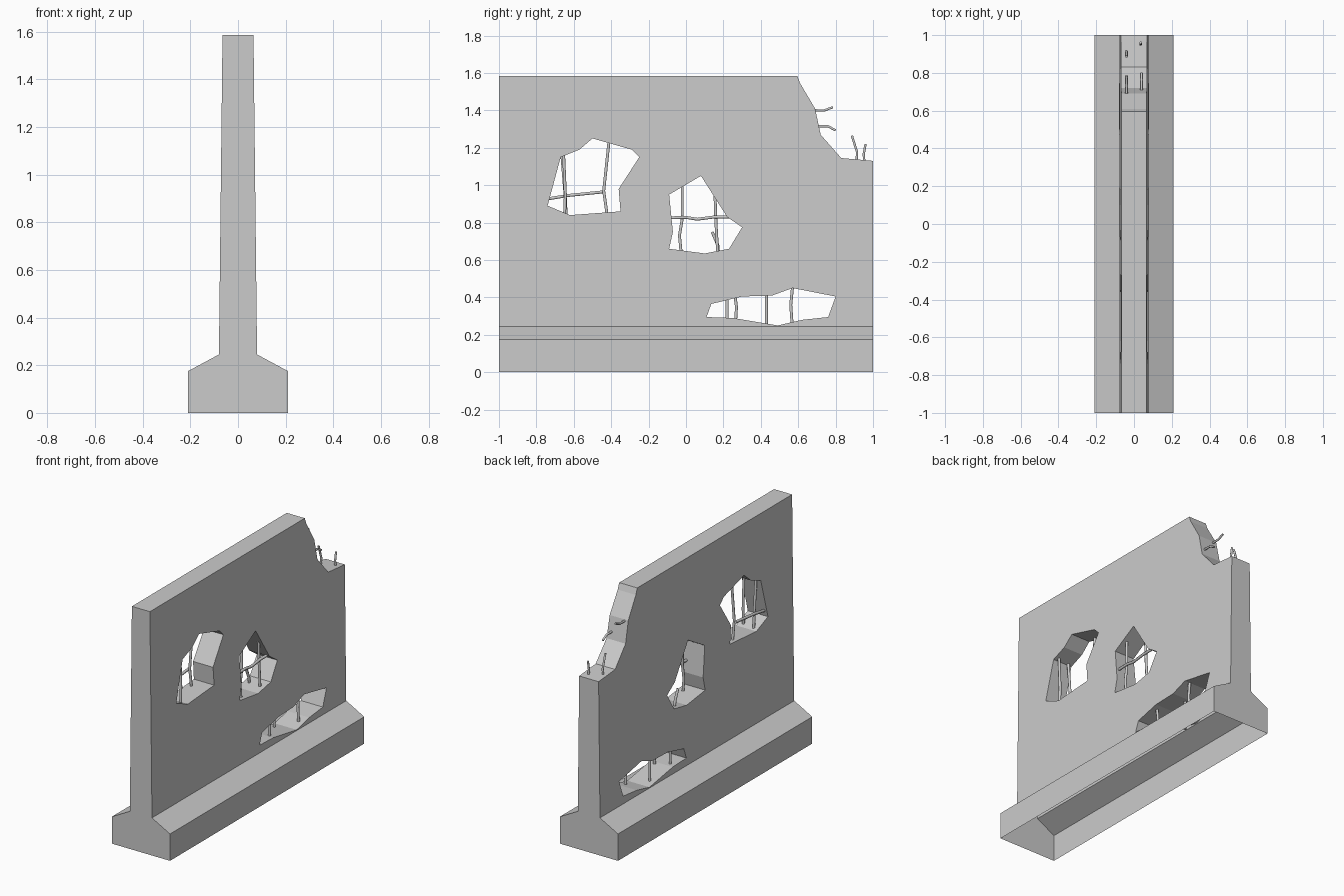
import bpy, bmesh

if "Cube" in bpy.data.objects:
    bpy.data.objects.remove(bpy.data.objects["Cube"])


def prism(name, pts, to_a, to_b):
    """Closed prism: the same outline placed by two mapping functions."""
    bm = bmesh.new()
    a = [bm.verts.new(to_a(*p)) for p in pts]
    b = [bm.verts.new(to_b(*p)) for p in pts]
    bm.faces.new(a)
    bm.faces.new(b[::-1])
    n = len(pts)
    for i in range(n):
        j = (i + 1) % n
        bm.faces.new((a[j], a[i], b[i], b[j]))
    bmesh.ops.recalc_face_normals(bm, faces=bm.faces)
    me = bpy.data.meshes.new(name)
    bm.to_mesh(me)
    bm.free()
    ob = bpy.data.objects.new(name, me)
    bpy.context.collection.objects.link(ob)
    return ob


def evaluated_mesh(ob):
    dg = bpy.context.evaluated_depsgraph_get()
    return bpy.data.meshes.new_from_object(ob.evaluated_get(dg))


# Wall with flared footing, extruded along y
half = [(0.21, 0), (0.21, 0.175), (0.08, 0.245), (0.065, 1.585)]
profile = half + [(-x, z) for x, z in reversed(half)]
wall = prism("concrete_wall", profile, lambda x, z: (x, -1, z), lambda x, z: (x, 1, z))

# Broken openings and missing top corner, as (y, z) outlines
breaks = {
    "left_hole": [(-.74, .89), (-.67, 1.15), (-.57, 1.19), (-.50, 1.25), (-.29, 1.19),
                  (-.25, 1.15), (-.36, .98), (-.35, .86), (-.62, .84)],
    "middle_hole": [(-.09, .95), (.08, 1.05), (.22, .83), (.30, .775), (.23, .66),
                    (.10, .635), (-.09, .66), (-.07, .75)],
    "low_hole": [(.11, .295), (.135, .365), (.30, .405), (.46, .41), (.57, .45),
                 (.80, .405), (.76, .295), (.62, .28), (.49, .25), (.25, .29)],
    "corner_break": [(.595, 1.7), (.595, 1.585), (.61, 1.545), (.69, 1.41), (.72, 1.27),
                     (.83, 1.145), (1.0, 1.13), (1.1, 1.13), (1.1, 1.7)],
}
cutters = []
for name, pts in breaks.items():
    c = prism(name + "_cutter", pts, lambda y, z: (-.3, y, z), lambda y, z: (.3, y, z))
    c.hide_render = True
    m = wall.modifiers.new(name, 'BOOLEAN')
    m.operation, m.solver, m.object = 'DIFFERENCE', 'EXACT', c
    cutters.append(c)
mesh = evaluated_mesh(wall)
wall.modifiers.clear()
wall.data = mesh
for c in cutters:
    bpy.data.objects.remove(c)

# Underside is open
bm = bmesh.new()
bm.from_mesh(mesh)
under = [f for f in bm.faces if all(v.co.z < 1e-4 for v in f.verts)]
bmesh.ops.delete(bm, geom=under, context='FACES_ONLY')
bm.to_mesh(mesh)
bm.free()


# Bent reinforcing bars: each is x position plus a (y, z) path
def bars(name, paths, radius=0.009):
    cu = bpy.data.curves.new(name, 'CURVE')
    cu.dimensions = '3D'
    cu.bevel_depth = radius
    cu.bevel_resolution = 1
    cu.use_fill_caps = True
    for x, pts in paths:
        s = cu.splines.new('POLY')
        s.points.add(len(pts) - 1)
        for p, (y, z) in zip(s.points, pts):
            p.co = (x, y, z, 1)
    tmp = bpy.data.objects.new(name + "_curve", cu)
    bpy.context.collection.objects.link(tmp)
    bpy.context.view_layer.update()
    me = evaluated_mesh(tmp)
    bpy.data.objects.remove(tmp)
    ob = bpy.data.objects.new(name, me)
    bpy.context.collection.objects.link(ob)


F, B = 0.04, -0.04
bars("left_hole_rebar", [
    (F, [(-.655, 1.18), (-.645, .95), (-.65, .82)]),
    (B, [(-.665, 1.18), (-.645, .93), (-.64, .82)]),
    (B, [(-.41, 1.25), (-.44, .97), (-.42, .83)]),
    (B - .012, [(-.75, .925), (-.63, .945), (-.435, .965)]),
])
bars("middle_hole_rebar", [
    (F, [(-.02, 1.02), (-.02, .82), (-.035, .73), (-.025, .63)]),
    (F, [(.155, .95), (.16, .80), (.17, .63)]),
    (B, [(.14, .75), (.17, .68), (.175, .63)]),
    (F + .012, [(-.10, .825), (0, .828), (.06, .818), (.15, .83), (.24, .83)]),
])
bars("low_hole_rebar", [
    (B, [(.22, .41), (.22, .27)]),
    (F, [(.26, .42), (.27, .35), (.265, .27)]),
    (B, [(.43, .43), (.43, .22)]),
    (F, [(.57, .46), (.56, .36), (.57, .22)]),
])
bars("corner_rebar", [
    (B, [(.67, 1.40), (.74, 1.40), (.785, 1.417)]),
    (F, [(.69, 1.315), (.76, 1.315), (.80, 1.293)]),
    (B, [(.91, 1.11), (.915, 1.175), (.887, 1.265)]),
    (F - .005, [(.955, 1.11), (.95, 1.165), (.96, 1.22)]),
], 0.007)
